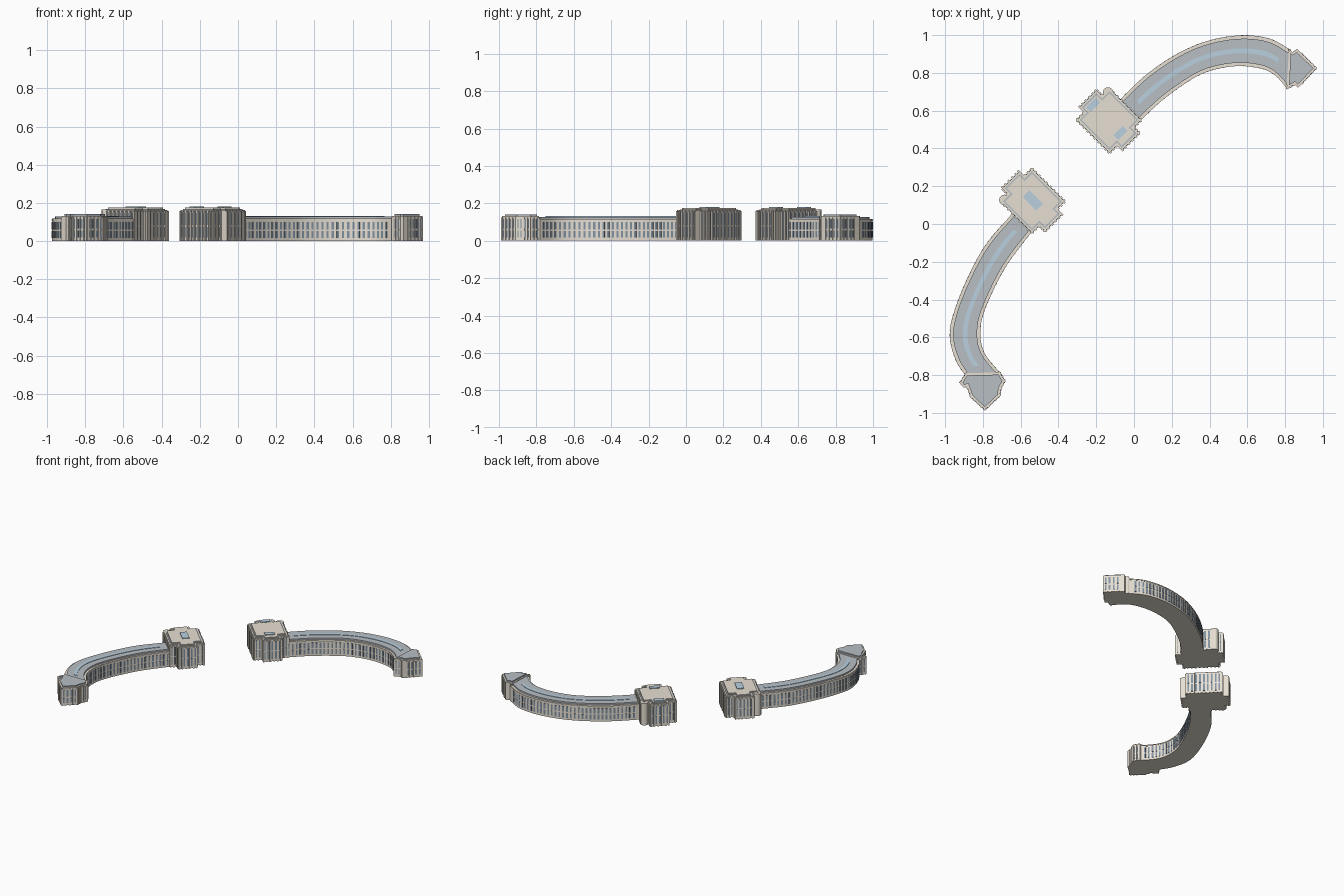
import bpy, bmesh, math
from mathutils import Vector as V

if "Cube" in bpy.data.objects:
    bpy.data.objects.remove(bpy.data.objects["Cube"])


def material(name, rgb):
    m = bpy.data.materials.new(name)
    m.diffuse_color = (*rgb, 1)
    m.use_nodes = True
    m.node_tree.nodes["Principled BSDF"].inputs["Base Color"].default_value = m.diffuse_color
    return m


STONE = material("stone", (.80, .74, .65))
ROOF = material("grey_roof", (.48, .52, .56))
GLASS = material("window_glass", (.22, .29, .37))
SKY = material("skylight_glass", (.48, .63, .74))


def finish(bm, name, mat, smooth=False):
    bmesh.ops.recalc_face_normals(bm, faces=bm.faces)
    me = bpy.data.meshes.new(name)
    bm.to_mesh(me)
    bm.free()
    ob = bpy.data.objects.new(name, me)
    bpy.context.collection.objects.link(ob)
    me.materials.append(mat)
    if smooth:
        bpy.ops.object.select_all(action='DESELECT')
        ob.select_set(True)
        bpy.context.view_layer.objects.active = ob
        bpy.ops.object.shade_smooth_by_angle(angle=math.radians(30))
    return ob


def prism(name, pts, z0, z1, mat, smooth=False):
    bm = bmesh.new()
    lo = [bm.verts.new((p[0], p[1], z0)) for p in pts]
    hi = [bm.verts.new((p[0], p[1], z1)) for p in pts]
    bm.faces.new(lo)
    bm.faces.new(hi)
    for i in range(len(pts)):
        j = (i + 1) % len(pts)
        bm.faces.new((lo[i], lo[j], hi[j], hi[i]))
    return finish(bm, name, mat, smooth)


def ccw(pts):
    pts = [V(p) for p in pts]
    area = sum(a.x * b.y - b.x * a.y for a, b in zip(pts, pts[1:] + pts[:1]))
    return pts if area > 0 else pts[::-1]


def inset(pts, d):
    out = []
    for i, p in enumerate(pts):
        a = (p - pts[i - 1]).normalized()
        b = (pts[(i + 1) % len(pts)] - p).normalized()
        na, nb = V((-a.y, a.x)), V((-b.y, b.x))
        out.append(p + (na + nb) * d / max(.5, 1 + na.dot(nb)))
    return out


def resample(ctrl, n):
    # smooth curve through the control points, evenly spaced
    c = [V(p) for p in ctrl]
    c = [2 * c[0] - c[1]] + c + [2 * c[-1] - c[-2]]
    fine = []
    for i in range(1, len(c) - 2):
        p0, p1, p2, p3 = c[i - 1:i + 3]
        for k in range(20):
            t = k / 20
            fine.append(.5 * (2 * p1 + (p2 - p0) * t + (2 * p0 - 5 * p1 + 4 * p2 - p3) * t * t
                              + (3 * p1 - p0 - 3 * p2 + p3) * t ** 3))
    fine.append(c[-2])
    dist = [0]
    for a, b in zip(fine, fine[1:]):
        dist.append(dist[-1] + (b - a).length)
    out, j = [], 0
    for k in range(n + 1):
        d = dist[-1] * k / n
        while j < len(fine) - 2 and dist[j + 1] < d:
            j += 1
        out.append(fine[j].lerp(fine[j + 1], (d - dist[j]) / (dist[j + 1] - dist[j])))
    return out


def box(bm, p, t, w, depth, z0, z1):
    n = V((-t.y, t.x))
    vs = [bm.verts.new((*(p + t * w * a / 2 + n * depth * b / 2), z))
          for z in (z0, z1) for a, b in ((-1, -1), (1, -1), (1, 1), (-1, 1))]
    for f in ((0, 1, 2, 3), (4, 5, 6, 7), (0, 1, 5, 4), (1, 2, 6, 5), (2, 3, 7, 6), (3, 0, 4, 7)):
        bm.faces.new([vs[i] for i in f])


def facade(name, pts, rows, spacing, pilaster, top):
    # windows with pilasters between them on each straight wall
    win, pil = bmesh.new(), bmesh.new()
    for a, b in zip(pts, pts[1:] + pts[:1]):
        L = (b - a).length
        if L < .04:
            continue
        t, n = (b - a) / L, max(1, round(L / spacing))
        for k in range(n):
            for z0, z1 in rows:
                box(win, a.lerp(b, (k + .5) / n), t, L / n * .45, .004, z0, z1)
        for k in range(n + 1):
            d = min(max(L * k / n, .005), L - .005)
            box(pil, a + t * d, t, .010, pilaster, 0, top)
    finish(win, name + "_windows", GLASS)
    finish(pil, name + "_pilasters", STONE)


def wing(name, outer, inner):
    n = 56
    A, B = resample(outer, n), resample(inner, n)

    def ribbon(part, t0, t1, s0, s1, z0, z1, mat):
        i, j = round(s0 * n), round(s1 * n) + 1
        a = [p.lerp(q, t0) for p, q in zip(A, B)][i:j]
        b = [p.lerp(q, t1) for p, q in zip(A, B)][i:j]
        prism(name + part, a + b[::-1], z0, z1, mat, True)

    ribbon("_walls", 0, 1, 0, 1, 0, .117, STONE)
    ribbon("_cornice", -.012, 1.012, 0, 1, .108, .114, STONE)
    ribbon("_roof", .10, .90, 0, 1, .117, .128, ROOF)
    ribbon("_skylight", .42, .58, .09, .93, .128, .131, SKY)
    # two storeys of windows along both curved walls
    win = bmesh.new()
    for ctrl in (outer, inner):
        L = sum((V(b) - V(a)).length for a, b in zip(ctrl, ctrl[1:]))
        m = round(L / .027)
        P = resample(ctrl, m)
        for k in range(2, m - 1):
            t = (P[k + 1] - P[k - 1]).normalized()
            for z0, z1 in ((.016, .052), (.060, .100)):
                box(win, P[k], t, .012, .005, z0, z1)
    finish(win, name + "_windows", GLASS)


def end_block(name, pts):
    pts = ccw(pts)
    prism(name + "_walls", pts, 0, .132, STONE)
    prism(name + "_roof", inset(pts, .012), .132, .141, ROOF)
    facade(name, pts, ((.018, .055), (.065, .115)), .026, .008, .125)


def pavilion(name, to_world, skylights):
    half = [(-.114, .122), (-.06, .122), (-.06, .160), (.07, .160), (.07, .118), (.125, .118)]
    local = [(u, -v) for u, v in half] + half[::-1]
    pts = ccw([to_world(u, v) for u, v in local])
    prism(name + "_walls", pts, 0, .164, STONE)
    prism(name + "_gutter", inset(pts, .010), .164, .168, ROOF)
    prism(name + "_roof", inset(pts, .018), .164, .175, STONE)
    facade(name, pts, ((.018, .075), (.083, .150)), .028, .016, .158)
    # round stair turret on the outer corner
    c = V(to_world(.105, .108))
    ring = [c + V((math.cos(a), math.sin(a))) * .028 for a in [k * math.tau / 24 for k in range(24)]]
    prism(name + "_turret", ring, 0, .166, STONE, True)
    for i, (u, v, lu, lv) in enumerate(skylights):
        q = [to_world(u + a * lu / 2, v + b * lv / 2) for a, b in ((-1, -1), (1, -1), (1, 1), (-1, 1))]
        prism(f"{name}_skylight_{i}", q, .174, .180, SKY)


R = math.sqrt(.5)
# east side
pavilion("east_pavilion", lambda u, v: (-.135 + (u - v) * R, .545 + (u + v) * R),
         [(.003, .118, .07, .035), (0, -.09, .07, .035)])
wing("east_wing",
     [(-.08, .645), (-.05, .68), (.08, .80), (.24, .905), (.40, .97), (.57, .997), (.715, .98), (.83, .92)],
     [(.0, .515), (.03, .545), (.135, .645), (.24, .725), (.345, .79), (.45, .825), (.57, .838),
      (.69, .82), (.757, .78), (.81, .72)])
end_block("east_end", [(.808, .715), (.85, .738), (.868, .722), (.888, .742), (.966, .825), (.885, .905),
                       (.863, .927), (.84, .91), (.82, .925)])
# west side, mirrored about the diagonal
pavilion("west_pavilion", lambda u, v: (-.535 - (u + v) * R, .125 - (u - v) * R),
         [(0, 0, .05, .10)])
wing("west_wing",
     [(-.63, .07), (-.66, .035), (-.79, -.12), (-.895, -.32), (-.961, -.50), (-.972, -.61), (-.94, -.725),
      (-.885, -.81)],
     [(-.52, -.01), (-.55, -.05), (-.683, -.23), (-.79, -.45), (-.815, -.58), (-.79, -.69), (-.70, -.80)])
end_block("west_end", [(-.89, -.79), (-.923, -.842), (-.90, -.868), (-.885, -.86), (-.865, -.915),
                       (-.79, -.985), (-.71, -.91), (-.705, -.87), (-.683, -.83), (-.71, -.785)])
